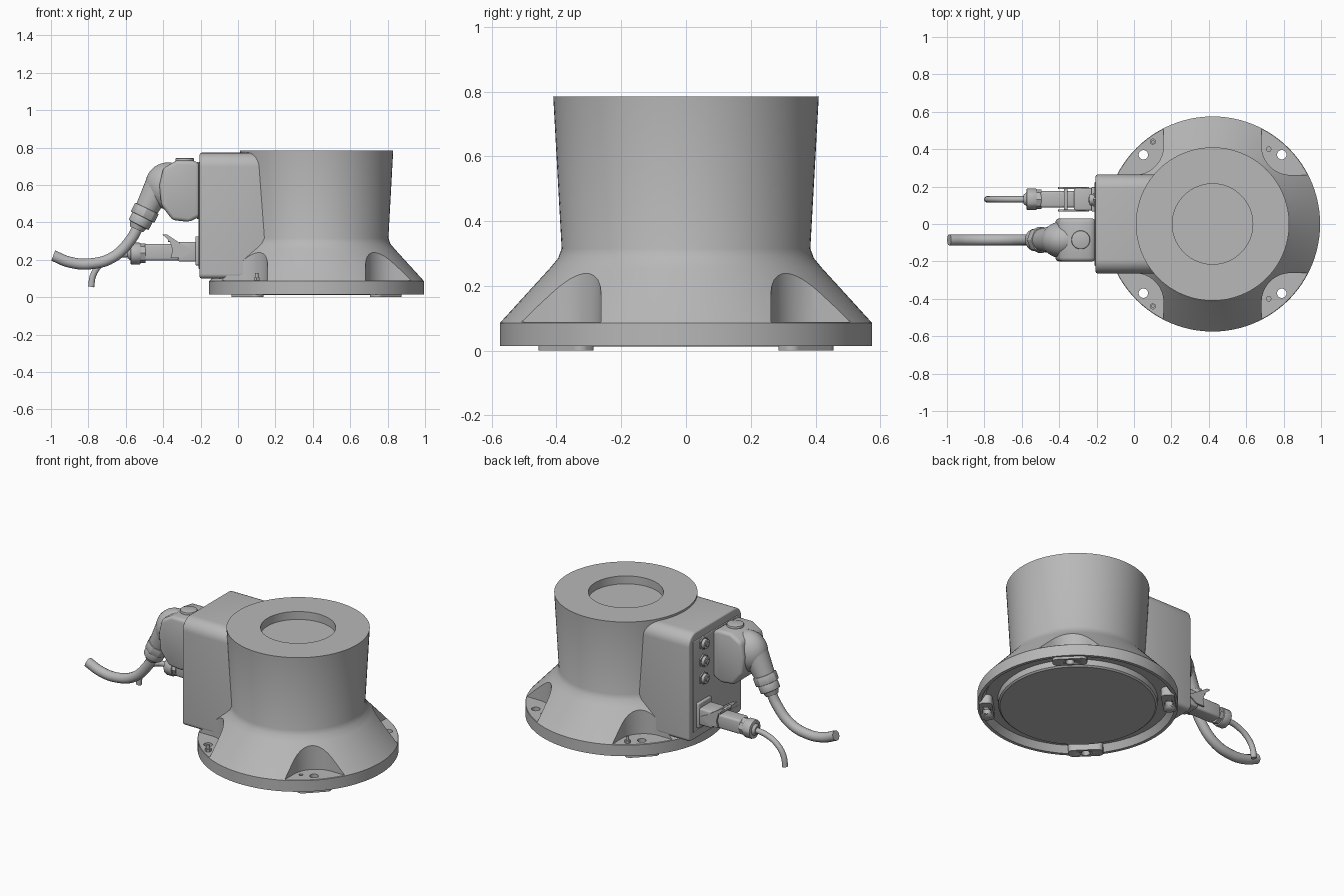
import bpy, bmesh, math
from mathutils import Vector, Matrix

cube = bpy.data.objects.get("Cube")
if cube:
    bpy.data.objects.remove(cube, do_unlink=True)

grey = bpy.data.materials.new("casting_grey")
grey.use_nodes = True
COLOUR = (0.48, 0.48, 0.48, 1)
grey.diffuse_color = COLOUR
grey.node_tree.nodes["Principled BSDF"].inputs["Base Color"].default_value = COLOUR

CX = 0.42                                      # axis of the round base
DIAGONALS = [(sx, sy) for sx in (-1, 1) for sy in (-1, 1)]


def select(ob):
    bpy.ops.object.select_all(action='DESELECT')
    ob.select_set(True)
    bpy.context.view_layer.objects.active = ob


def finish(name, bm, bevel=0, segments=3):
    bmesh.ops.recalc_face_normals(bm, faces=bm.faces)
    mesh = bpy.data.meshes.new(name)
    bm.to_mesh(mesh)
    bm.free()
    mesh.materials.append(grey)
    ob = bpy.data.objects.new(name, mesh)
    bpy.context.collection.objects.link(ob)
    select(ob)
    if bevel:
        mod = ob.modifiers.new("bevel", 'BEVEL')
        mod.width, mod.segments, mod.limit_method = bevel, segments, 'ANGLE'
        bpy.ops.object.modifier_apply(modifier=mod.name)
    bpy.ops.object.shade_smooth_by_angle(angle=math.radians(32))
    return ob


def rod(name, a, b, r1, r2=None, sides=32, bevel=0):
    a, b = Vector(a), Vector(b)
    axis = b - a
    place = Matrix.Translation((a + b) / 2) @ axis.to_track_quat('Z', 'Y').to_matrix().to_4x4()
    bm = bmesh.new()
    bmesh.ops.create_cone(bm, cap_ends=True, segments=sides, radius1=r1,
                          radius2=r1 if r2 is None else r2, depth=axis.length, matrix=place)
    return finish(name, bm, bevel, 2)


def box(name, lo, hi, bevel=0):
    lo, hi = Vector(lo), Vector(hi)
    bm = bmesh.new()
    bmesh.ops.create_cube(bm, size=1, matrix=Matrix.Translation((lo + hi) / 2)
                          @ Matrix.Diagonal((*(hi - lo), 1)))
    return finish(name, bm, bevel)


def prism(name, points, push, bevel=0):
    bm = bmesh.new()
    face = bm.faces.new([bm.verts.new(p) for p in points])
    made = bmesh.ops.extrude_face_region(bm, geom=[face])["geom"]
    bmesh.ops.translate(bm, vec=push, verts=[v for v in made if isinstance(v, bmesh.types.BMVert)])
    return finish(name, bm, bevel)


def rounded_rect(u0, v0, u1, v1, r_low, r_high):
    """Outline with one corner radius at the low v edge and one at the high."""
    corners = [(u1 - r_high, v1 - r_high, r_high, 0), (u0 + r_high, v1 - r_high, r_high, 90),
               (u0 + r_low, v0 + r_low, r_low, 180), (u1 - r_low, v0 + r_low, r_low, 270)]
    return [(u + r * math.cos(math.radians(start + a)), v + r * math.sin(math.radians(start + a)))
            for u, v, r, start in corners for a in range(0, 91, 10)]


def lathe(name, profile, steps=96):
    bm = bmesh.new()
    verts = [bm.verts.new((CX + r, 0, z)) for r, z in profile]
    edges = [bm.edges.new(pair) for pair in zip(verts, verts[1:])]
    bmesh.ops.spin(bm, geom=verts + edges, cent=(CX, 0, 0), axis=(0, 0, 1),
                   angle=2 * math.pi, steps=steps)
    bmesh.ops.remove_doubles(bm, verts=bm.verts, dist=1e-4)
    return finish(name, bm)


def tube(name, path, radius):
    curve = bpy.data.curves.new(name, 'CURVE')
    curve.dimensions = '3D'
    curve.bevel_depth, curve.bevel_resolution = radius, 5
    curve.use_fill_caps = True
    spline = curve.splines.new('BEZIER')
    spline.bezier_points.add(len(path) - 1)
    for point, co in zip(spline.bezier_points, path):
        point.co = co
        point.handle_left_type = point.handle_right_type = 'AUTO'
    curve.materials.append(grey)
    ob = bpy.data.objects.new(name, curve)
    bpy.context.collection.objects.link(ob)
    select(ob)
    bpy.ops.object.convert(target='MESH')
    bpy.ops.object.shade_smooth_by_angle(angle=math.radians(40))


def cut(target, cutter):
    cutter.hide_render = True
    select(target)
    mod = target.modifiers.new("cut", 'BOOLEAN')
    mod.operation, mod.solver, mod.object = 'DIFFERENCE', 'EXACT', cutter
    bpy.ops.object.modifier_apply(modifier=mod.name)
    bpy.data.objects.remove(cutter, do_unlink=True)


# Round base: bottom lid with a groove around it, flange, flared skirt, neck and top recess
base = lathe("round_base", [
    (0, .012), (.445, .012), (.455, .02), (.458, .055), (.53, .055), (.555, .015), (.575, .015),
    (.575, .085), (.42, .255), (.395, .285), (.384, .315), (.41, .785), (.215, .785),
    (.215, .735), (0, .735)])

# Mounting pockets at the four corners, with holes, feet and small bolts
for sx, sy in DIAGONALS:
    outline = rounded_rect(.262, .262, .8, .8, .155, .155)
    cut(base, prism("pocket_cutter", [(CX + sx * x, sy * y, .088) for x, y in outline],
                    (0, 0, .3)))
    hx, hy = CX + sx * .37, sy * .37
    turn = Matrix.Rotation(math.atan2(sy, sx), 3, 'Z')
    foot = prism("mounting_foot", [Vector((hx, hy, 0)) + turn @ Vector((u, v, 0)) for u, v
                 in rounded_rect(-.038, -.1, .038, .1, .03, .03)], (0, 0, .06))
    for part in (base, foot):
        cut(part, rod("hole_cutter", (hx, hy, -.1), (hx, hy, .2), .025))
    if sx < 0:
        bx, by = CX - .32, sy * .44
        rod("ground_bolt", (bx, by, .08), (bx, by, .105), .018, sides=6)
        rod("ground_stud", (bx, by, .1), (bx, by, .128), .009, sides=16)
    else:
        px, py = CX + .30, sy * .40
        cut(base, rod("pin_hole_cutter", (px, py, .065), (px, py, .2), .012))
select(base)
bpy.ops.object.shade_smooth_by_angle(angle=math.radians(32))

# Connection housing on the side of the neck, with rounded upper edges
prism("connection_housing", [(-.205, y, z) for y, z in
      rounded_rect(-.264, .1, .264, .772, .025, .075)], (.355, 0, 0), .01)
box("connector_panel", (-.21, -.225, .15), (-.2, .225, .72), .004)

# Round sockets on the panel
for z in (.46, .57, .68):
    rod("socket_flange", (-.2, .13, z), (-.218, .13, z), .042, sides=6)
    rod("socket_body", (-.215, .13, z), (-.238, .13, z), .03, bevel=.004)
    rod("socket_tip", (-.236, .13, z), (-.244, .13, z), .015)

# Large angled connector: hood, round elbow and gland
HY = -.085
prism("connector_hood", [(x, HY - .115, z) for x, z in
      [(-.205, .43), (-.205, .715), (-.24, .73), (-.33, .73), (-.4, .69), (-.42, .6),
       (-.41, .49), (-.35, .412), (-.26, .402)]], (0, .23, 0), .02)
bm = bmesh.new()
bmesh.ops.create_uvsphere(bm, u_segments=40, v_segments=20, radius=1,
                          matrix=Matrix.Translation((-.375, HY, .595))
                          @ Matrix.Diagonal((.122, .1, .125, 1)))
finish("connector_elbow", bm)
rod("hood_cap", (-.285, HY, .72), (-.285, HY, .744), .05, bevel=.006)
rod("hood_collar", (-.415, HY, .61), (-.497, HY, .455), .078, .06)
rod("hood_gland_nut", (-.487, HY, .475), (-.51, HY, .428), .071, sides=8, bevel=.004)
rod("hood_gland", (-.508, HY, .432), (-.532, HY, .385), .06, bevel=.006)
rod("hood_gland_tip", (-.53, HY, .39), (-.542, HY, .362), .05, .038)
tube("thick_cable", [(x, HY, z) for x, z in
     [(-.525, .395), (-.575, .305), (-.67, .213), (-.79, .178), (-.9, .187), (-.988, .222)]], .03)

# Small straight connector with latch and thin cable
SY, SZ = .132, .24
box("small_connector_flange", (-.228, SY - .065, .17), (-.2, SY + .065, .325), .006)
box("small_connector_socket", (-.32, SY - .06, .19), (-.22, SY + .06, .295), .01)
box("small_connector_plug", (-.5, SY - .045, .195), (-.31, SY + .045, .285), .014)
for side in (-1, 1):
    y = SY + side * .06
    prism("latch_arm", [(x, y - .006, z) for x, z in
          [(-.24, .25), (-.3, .21), (-.36, .21), (-.35, .25), (-.365, .3), (-.405, .335),
           (-.38, .335), (-.335, .305), (-.29, .275)]], (0, .012, 0))
box("latch_bar", (-.375, SY - .06, .295), (-.355, SY + .06, .312), .004)
rod("small_gland_nut", (-.495, SY, SZ - .005), (-.525, SY, SZ - .005), .052, sides=8)
rod("small_gland", (-.52, SY, SZ - .007), (-.575, SY, SZ - .007), .058, sides=12, bevel=.006)
rod("small_gland_tip", (-.57, SY, SZ - .007), (-.59, SY, SZ - .007), .04, .025)
tube("thin_cable", [(-.57, SY, .233), (-.66, SY, .218), (-.735, SY, .175),
                    (-.775, SY, .115), (-.785, SY, .055)], .017)
